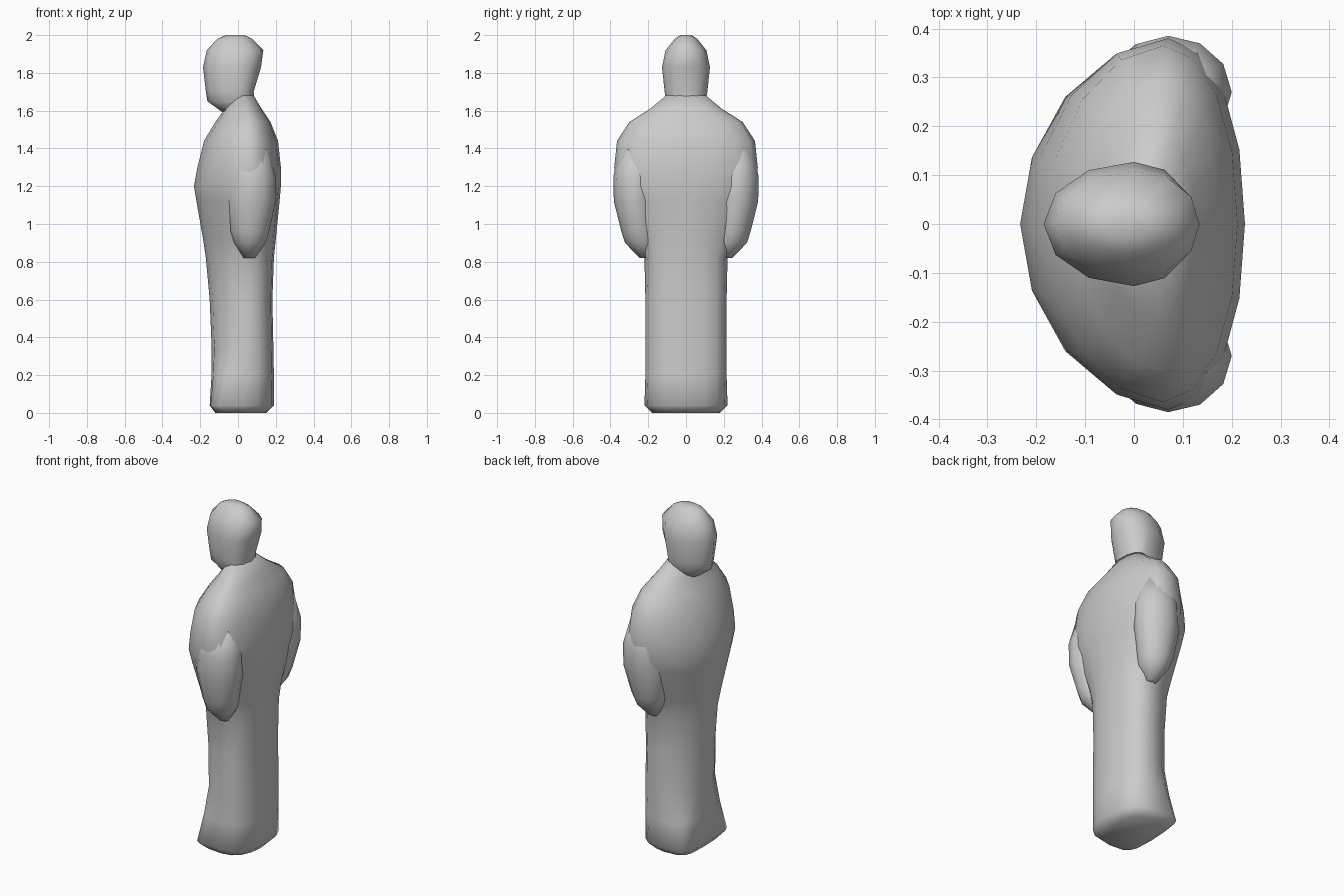
import bpy, bmesh, math


def ring(z, front, back, wide_x, half_w, n_front, n_back, count, cy=0.0):
    """Closed cross-section: separate rounded curves for front (-x) and back (+x)."""
    pts = []
    for i in range(count):
        t = 2 * math.pi * i / count
        c, s = math.cos(t), math.sin(t)
        n = n_back if c > 0 else n_front
        reach = (back - wide_x) if c > 0 else (front - wide_x)
        x = wide_x + reach * abs(c) ** (2 / n) if abs(c) > 1e-6 else wide_x
        y = math.copysign(half_w * abs(s) ** (2 / n), s) if abs(s) > 1e-6 else 0
        pts.append((x, cy + y, z))
    return pts


def loft(name, rings):
    bm = bmesh.new()
    loops = [[bm.verts.new(p) for p in r] for r in rings]
    n = len(loops[0])
    for a, b in zip(loops, loops[1:]):
        for i in range(n):
            j = (i + 1) % n
            bm.faces.new((a[i], a[j], b[j], b[i]))
    bm.faces.new(loops[0])
    bm.faces.new(loops[-1])
    bmesh.ops.recalc_face_normals(bm, faces=bm.faces)
    for f in bm.faces:
        f.smooth = True
    me = bpy.data.meshes.new(name)
    bm.to_mesh(me)
    bm.free()
    ob = bpy.data.objects.new(name, me)
    bpy.context.collection.objects.link(ob)
    return ob


# Robe and shoulders: z, front x, back x, widest x, half width, squareness front / back
robe = [
    (0.00, -0.12, 0.15, 0.02, 0.18, 4.0, 2.3),
    (0.04, -0.15, 0.19, 0.03, 0.22, 6.0, 2.4),
    (0.20, -0.14, 0.19, 0.04, 0.215, 3.0, 2.4),
    (0.36, -0.14, 0.187, 0.05, 0.215, 2.0, 2.4),
    (0.60, -0.15, 0.182, 0.05, 0.215, 1.9, 2.4),
    (0.82, -0.17, 0.19, 0.05, 0.22, 1.9, 2.3),
    (0.92, -0.185, 0.20, 0.05, 0.26, 1.9, 2.0),
    (1.12, -0.22, 0.22, 0.06, 0.345, 1.9, 2.0),
    (1.20, -0.233, 0.227, 0.07, 0.375, 1.9, 2.1),
    (1.30, -0.215, 0.227, 0.07, 0.38, 1.9, 2.1),
    (1.44, -0.18, 0.212, 0.06, 0.365, 1.9, 2.1),
    (1.54, -0.12, 0.172, 0.06, 0.30, 1.9, 2.1),
    (1.61, -0.07, 0.125, 0.05, 0.19, 2.0, 2.0),
    (1.68, -0.03, 0.083, 0.03, 0.105, 2.0, 2.0),
]
loft("robe", [ring(*r, 16) for r in robe])

# Hanging sleeves: z, front x, back x, widest x, centre y, half width
sleeve = [
    (0.82, 0.03, 0.09, 0.06, 0.215, 0.03),
    (0.90, -0.02, 0.145, 0.06, 0.235, 0.088),
    (0.96, -0.04, 0.165, 0.06, 0.25, 0.092),
    (1.12, -0.06, 0.20, 0.065, 0.27, 0.112),
    (1.25, -0.05, 0.20, 0.07, 0.27, 0.115),
    (1.40, -0.02, 0.16, 0.07, 0.26, 0.09),
]
for side, name in ((1, "sleeve_left"), (-1, "sleeve_right")):
    loft(name, [ring(z, f, b, wx, w, 2, 2, 12, side * cy)
                for z, f, b, wx, cy, w in sleeve])

# Hooded head
head = [
    (1.59, -0.08, 0.09, 0.01, 0.07),
    (1.65, -0.162, 0.088, 0.01, 0.105),
    (1.70, -0.17, 0.083, 0.01, 0.113),
    (1.83, -0.185, 0.122, 0.0, 0.127),
    (1.92, -0.165, 0.134, 0.0, 0.108),
    (1.98, -0.11, 0.075, -0.02, 0.06),
    (2.00, -0.065, 0.035, -0.02, 0.03),
]
loft("head", [ring(z, f, b, wx, w, 2, 2.1, 12) for z, f, b, wx, w in head])
